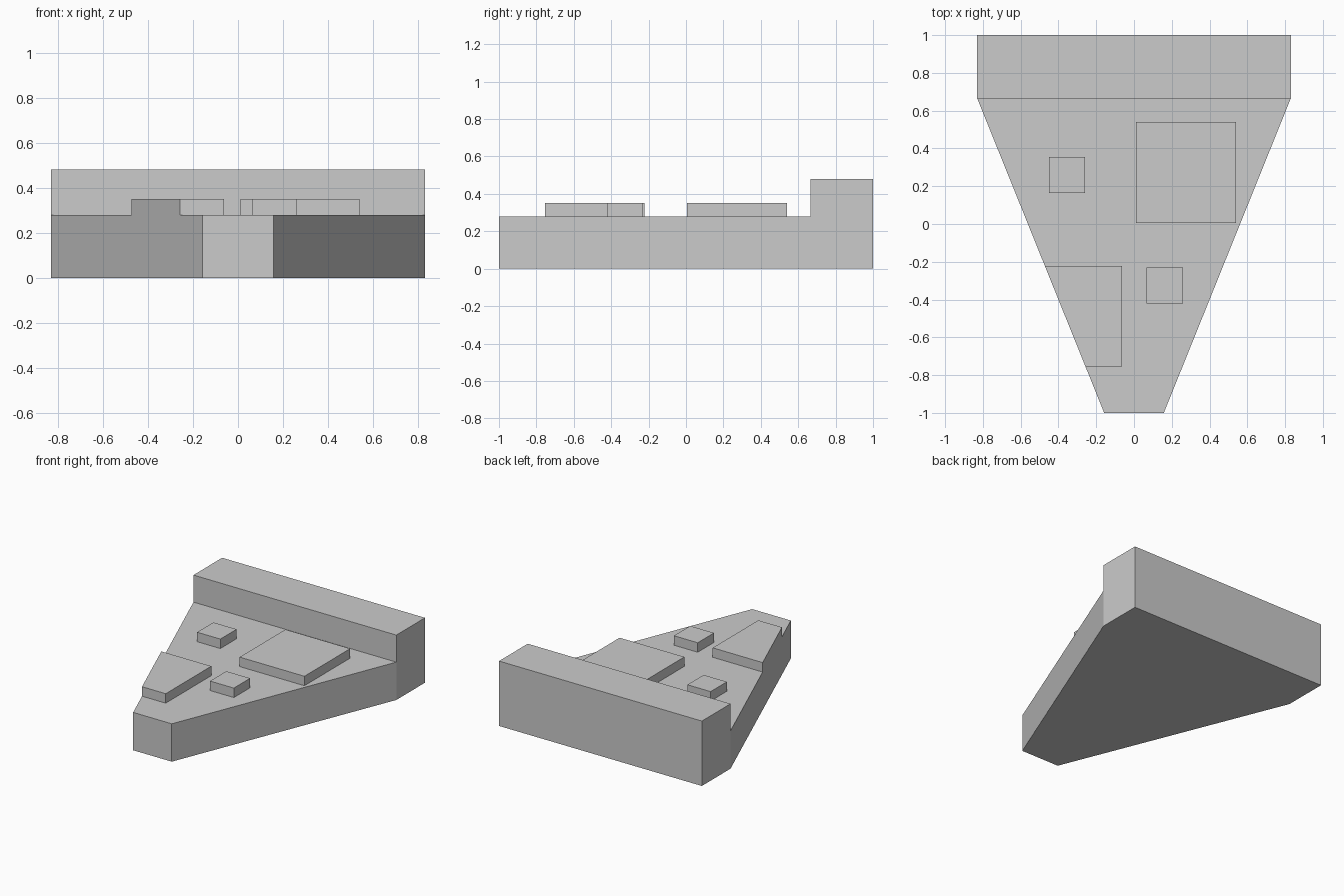
import bpy
import bmesh

cube = bpy.data.objects.get("Cube")
if cube:
    bpy.data.objects.remove(cube, do_unlink=True)

# One plain grey for every part
GREY = (0.6, 0.6, 0.6, 1.0)
grey = bpy.data.materials.new("plain grey")
grey.use_nodes = True
grey.diffuse_color = GREY
grey.node_tree.nodes["Principled BSDF"].inputs["Base Color"].default_value = GREY

TIP_HALF, BACK_HALF = 0.158, 0.83
TIP_Y, CRUST_Y, BACK_Y = -1.0, 0.665, 1.0
BASE_TOP, TOPPING_TOP, CRUST_TOP = 0.28, 0.35, 0.48


def half_width(y):
    """Half width of the tapering wedge at depth y."""
    t = (y - TIP_Y) / (CRUST_Y - TIP_Y)
    return TIP_HALF + t * (BACK_HALF - TIP_HALF)


def prism(name, outline, bottom, top):
    """Extrude a counter-clockwise outline from bottom to top."""
    bm = bmesh.new()
    face = bm.faces.new([bm.verts.new((x, y, bottom)) for x, y in outline])
    grown = bmesh.ops.extrude_face_region(bm, geom=[face], use_keep_orig=True)
    for v in grown["geom"]:
        if isinstance(v, bmesh.types.BMVert):
            v.co.z = top
    bmesh.ops.recalc_face_normals(bm, faces=bm.faces)
    mesh = bpy.data.meshes.new(name)
    bm.to_mesh(mesh)
    bm.free()
    mesh.materials.append(grey)
    obj = bpy.data.objects.new(name, mesh)
    bpy.context.collection.objects.link(obj)
    return obj


def box_outline(x0, x1, y0, y1):
    return [(x0, y0), (x1, y0), (x1, y1), (x0, y1)]


# Tapering slice and the raised crust along its back
prism("slice_base", [(-TIP_HALF, TIP_Y), (TIP_HALF, TIP_Y),
                     (BACK_HALF, CRUST_Y), (-BACK_HALF, CRUST_Y)], 0, BASE_TOP)
prism("crust", box_outline(-BACK_HALF, BACK_HALF, CRUST_Y, BACK_Y), 0, CRUST_TOP)

# Square toppings
for name, rect in {
    "large_topping": (0.01, 0.54, 0.005, 0.54),
    "small_topping_back": (-0.45, -0.26, 0.165, 0.355),
    "small_topping_front": (0.065, 0.26, -0.42, -0.23),
}.items():
    prism(name, box_outline(*rect), BASE_TOP, TOPPING_TOP)

# Topping trimmed flush with the slanted right edge
front, back, inner = -0.755, -0.222, -0.063
prism("cut_topping", [(-half_width(front), front), (inner, front),
                      (inner, back), (-half_width(back), back)],
      BASE_TOP, TOPPING_TOP)
